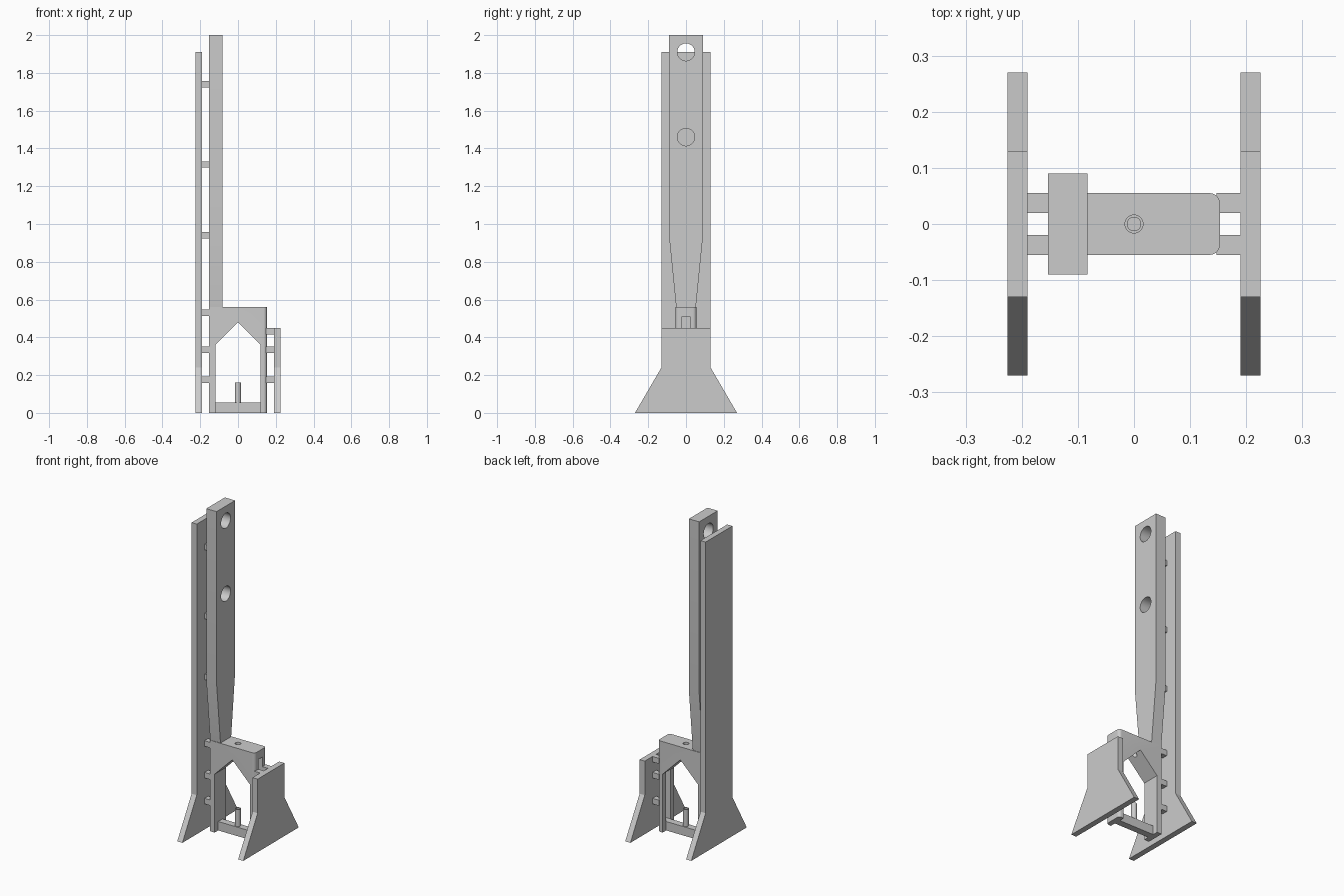
import bpy, bmesh, math
from mathutils import Vector

cube = bpy.data.objects.get("Cube")
if cube:
    bpy.data.objects.remove(cube)

grey = bpy.data.materials.new("plain grey")
grey.use_nodes = True
colour = (0.6, 0.6, 0.6, 1)
grey.diffuse_color = colour
grey.node_tree.nodes["Principled BSDF"].inputs["Base Color"].default_value = colour


def finish(name, bm):
    bmesh.ops.recalc_face_normals(bm, faces=bm.faces)
    mesh = bpy.data.meshes.new(name)
    bm.to_mesh(mesh)
    bm.free()
    mesh.materials.append(grey)
    obj = bpy.data.objects.new(name, mesh)
    bpy.context.collection.objects.link(obj)
    return obj


def prism(name, outline, axis, lo, hi):
    """Extrude an outline of (u, z) points along x or y."""
    bm = bmesh.new()
    place = (lambda u, z: (lo, u, z)) if axis == "x" else (lambda u, z: (u, lo, z))
    face = bm.faces.new([bm.verts.new(place(u, z)) for u, z in outline])
    moved = bmesh.ops.extrude_face_region(bm, geom=[face])["geom"]
    step = Vector((hi - lo, 0, 0) if axis == "x" else (0, hi - lo, 0))
    bmesh.ops.translate(bm, verts=[v for v in moved if isinstance(v, bmesh.types.BMVert)], vec=step)
    return finish(name, bm)


def box(name, x0, x1, y0, y1, z0, z1):
    return prism(name, [(y0, z0), (y1, z0), (y1, z1), (y0, z1)], "x", x0, x1)


def cylinder(name, radius, length, centre, along_x=False):
    bpy.ops.mesh.primitive_cylinder_add(vertices=48, radius=radius, depth=length, location=centre,
                                        rotation=(0, math.pi / 2 if along_x else 0, 0))
    obj = bpy.context.object
    obj.name = name
    obj.data.materials.append(grey)
    return obj


def cut(target, cutter):
    mod = target.modifiers.new("cut", "BOOLEAN")
    mod.operation, mod.object, mod.solver = "DIFFERENCE", cutter, "EXACT"
    bpy.context.view_layer.objects.active = target
    bpy.ops.object.modifier_apply(modifier=mod.name)
    bpy.data.objects.remove(cutter)


def smooth(obj):
    bpy.ops.object.select_all(action="DESELECT")
    obj.select_set(True)
    bpy.context.view_layer.objects.active = obj
    bpy.ops.object.shade_smooth_by_angle()


def mirrored(points):
    return points + [(-u, z) for u, z in reversed(points)]


# Side panels with flared feet, one tall and one short
for name, x0, top in (("right_tall_panel", -0.225, 1.91), ("left_short_panel", 0.19, 0.45)):
    prism(name, mirrored([(0.27, 0), (0.13, 0.24), (0.13, top)]), "x", x0, x0 + 0.035)

# Mast, tapered at its foot, with two round holes
mast = prism("mast", mirrored([(0.052, 0.56), (0.09, 0.94), (0.09, 2.0)]), "x", -0.153, -0.083)
for z in (1.91, 1.46):
    cut(mast, cylinder("hole_cutter", 0.046, 0.3, (-0.118, 0, z), True))
smooth(mast)

# Fork: head block with pitched underside and two slotted legs
fork = prism("fork", [(-0.153, 0), (-0.12, 0), (-0.12, 0.36), (0, 0.48), (0.12, 0.36),
                      (0.12, 0), (0.153, 0), (0.153, 0.56), (-0.153, 0.56)], "y", -0.055, 0.055)
bm = bmesh.new()
bm.from_mesh(fork.data)
corners = [e for e in bm.edges if all(v.co.x > 0.15 for v in e.verts)
           and abs(e.verts[0].co.z - e.verts[1].co.z) > 0.1]
bmesh.ops.bevel(bm, geom=corners, offset=0.018, segments=6, profile=0.5, affect="EDGES")
bm.to_mesh(fork.data)
bm.free()
for x0, x1 in ((-0.2, -0.12), (0.12, 0.2)):
    cut(fork, box("slot_cutter", x0, x1, -0.021, 0.021, -0.1, 0.51))
cut(fork, cylinder("pin_hole_cutter", 0.016, 0.3, (0, 0, 0.5)))
smooth(fork)

# Cross bar with an upright hollow pin
box("cross_bar", -0.153, 0.153, -0.021, 0.021, 0, 0.055)
pin = cylinder("pin", 0.016, 0.11, (0, 0, 0.105))
cut(pin, cylinder("bore_cutter", 0.012, 0.1, (0, 0, 0.16)))
smooth(pin)

# Paired spacers joining the panels to the mast and fork
for side, x0, x1, heights in (("right", -0.19, -0.153, (0.175, 0.335, 0.53, 0.94, 1.315, 1.74)),
                              ("left", 0.153, 0.19, (0.175, 0.335, 0.433))):
    for z in heights:
        for place, y0 in (("front", -0.055), ("back", 0.02)):
            inner = x0 - 0.006 if x0 > 0 else x0
            box(f"{side}_{place}_spacer", inner, x1, y0, y0 + 0.035, z - 0.017, z + 0.017)
